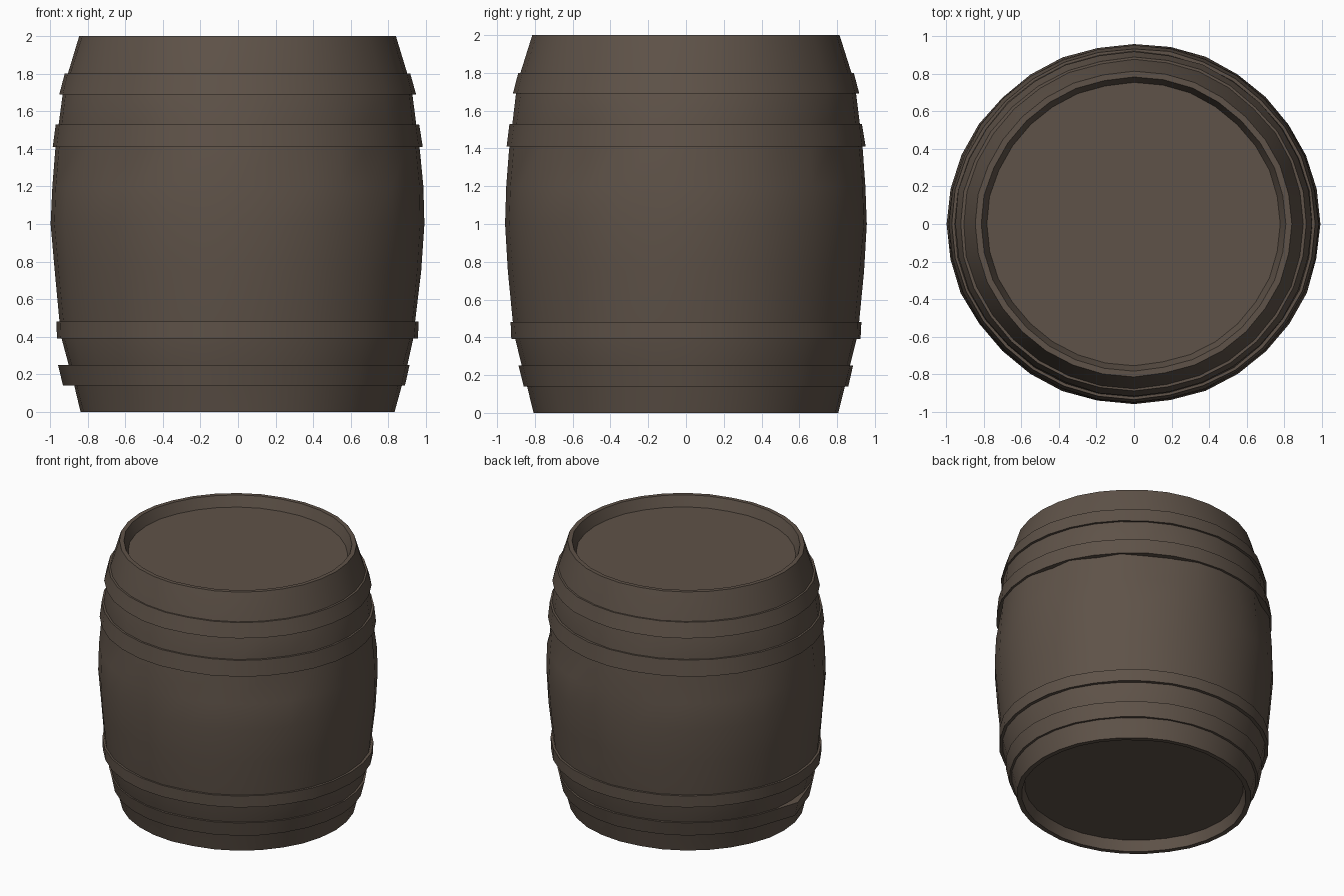
import bpy, bmesh, math, random

random.seed(4)
SIDES = 32
DEPTH = 0.963  # the barrel is slightly narrower front to back

cube = bpy.data.objects.get("Cube")
if cube:
    bpy.data.objects.remove(cube, do_unlink=True)

wood = bpy.data.materials.new("dark brown wood")
wood.use_nodes = True
color = (0.113, 0.085, 0.065, 1)
wood.diffuse_color = color
wood.node_tree.nodes["Principled BSDF"].inputs["Base Color"].default_value = color

# Worn, uneven outline shared by staves and hoops
wobble = [random.uniform(-0.004, 0.004) for _ in range(SIDES)]


def lathe(name, profile, offset, closed=False):
    """Revolve (radius, height) points; closed makes a ring, else ends are capped."""
    bm = bmesh.new()
    rings = []
    for r, z in profile:
        ring = []
        for i in range(SIDES):
            a = math.tau * i / SIDES
            rad = r + wobble[i] + offset(i, z)
            ring.append(bm.verts.new((rad * math.cos(a), rad * math.sin(a) * DEPTH, z)))
        rings.append(ring)
    pairs = list(zip(rings, rings[1:]))
    if closed:
        pairs.append((rings[-1], rings[0]))
    for low, high in pairs:
        for i in range(SIDES):
            j = (i + 1) % SIDES
            bm.faces.new((low[i], low[j], high[j], high[i]))
    if not closed:
        bm.faces.new(rings[0])
        bm.faces.new(rings[-1])
    bmesh.ops.recalc_face_normals(bm, faces=bm.faces)
    mesh = bpy.data.meshes.new(name)
    bm.to_mesh(mesh)
    bm.free()
    mesh.materials.append(wood)
    obj = bpy.data.objects.new(name, mesh)
    bpy.context.collection.objects.link(obj)
    bpy.ops.object.select_all(action="DESELECT")
    obj.select_set(True)
    bpy.context.view_layer.objects.active = obj
    bpy.ops.object.shade_smooth_by_angle(angle=math.radians(40))


def worn(i, z):
    """Small scuffs, with some staves pressed in under the upper hoop."""
    if z == 1.39:
        return random.choice((0, 0, -0.03))
    return random.uniform(-0.004, 0.002) if 0.1 < z < 1.85 else 0


# Barrel body with a rim and a recessed head at each end
body = [(0.78, 0.08), (0.80, 0), (0.835, 0), (0.872, 0.14), (0.902, 0.25),
        (0.938, 0.39), (0.948, 0.48), (0.975, 0.75), (0.995, 1.0), (0.987, 1.2),
        (0.97, 1.39), (0.952, 1.53), (0.932, 1.69), (0.906, 1.80),
        (0.842, 2), (0.81, 2), (0.78, 1.92)]
lathe("barrel_body", body, worn)

# Hoops: bottom height and radius, top height and radius
hoops = {
    "bottom_hoop": (0.14, 0.888, 0.25, 0.915),
    "lower_hoop": (0.39, 0.96, 0.48, 0.964),
    "upper_hoop": (1.41, 0.983, 1.53, 0.967),
    "top_hoop": (1.69, 0.948, 1.80, 0.919),
}
for name, (z0, r0, z1, r1) in hoops.items():
    # The bottom hoop is bent outward at one spot on the right side
    bend = 0.04 if name == "bottom_hoop" else 0
    lathe(name, [(r0 - 0.06, z0), (r0, z0), (r1, z1), (r1 - 0.06, z1)],
          lambda i, z: bend if i == SIDES // 2 else random.uniform(-0.003, 0.003),
          closed=True)
